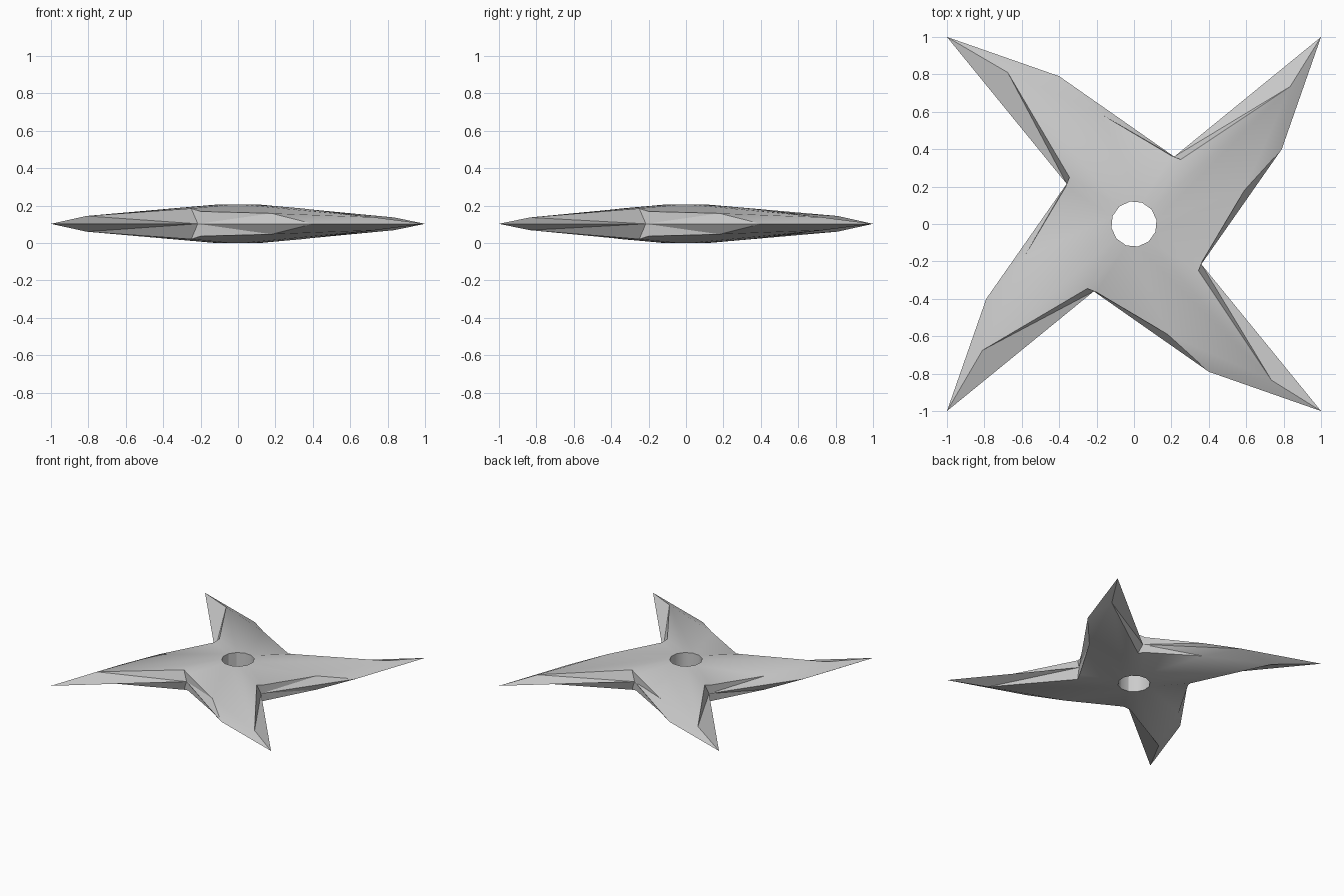
import bpy, bmesh
from math import radians, cos, sin
from mathutils import Vector, Matrix

if "Cube" in bpy.data.objects:
    bpy.data.objects.remove(bpy.data.objects["Cube"])

MID = 0.1025           # half thickness
HOLE_R = 0.122

bm = bmesh.new()

# Points of one arm (upper right), heights measured from the middle plane
notch = Vector((0.215, 0.36, 0))          # inner corner, on the cutting edge
notch_top = Vector((0.25, 0.345, 0.082))  # inner corner, upper rim
notch_side = Vector((0.20, 0.365, 0.066)) # where the back bevel starts
tip = Vector((1, 1, 0))
elbow = Vector((0.79, 0.40, 0))
crease = Vector((0.59, 0.18, 0.056))
ridges = [Vector((0.835, 0.735, 0.034)), Vector((0.81, 0.675, 0.042))]
back = Matrix.Rotation(radians(-90), 3, 'Z')


def ring(deg, z):
    return Vector((HOLE_R * cos(radians(deg)), HOLE_R * sin(radians(deg)), z))


def arm_faces(ridge):
    n2, t2, u2 = back @ notch, back @ notch_top, back @ notch_side
    h = [ring(a, MID) for a in (-20, 10, 40, 70)]
    g = [ring(a, 0) for a in (-20, 10, 40, 70)]
    faces = [
        # bevels and notch wall
        (notch, tip, ridge), (notch, ridge, notch_top),
        (tip, elbow, ridge), (elbow, crease, ridge),
        (elbow, n2, crease), (n2, u2, crease), (n2, t2, u2),
        # broad face around the hole
        (t2, u2, h[0]), (u2, crease, h[0]), (crease, h[1], h[0]),
        (crease, ridge, h[1]), (ridge, h[2], h[1]),
        (ridge, notch_top, h[2]), (notch_top, h[3], h[2]),
    ]
    # hole wall
    faces += [(h[i], h[i + 1], g[i + 1], g[i]) for i in range(3)]
    return faces


# Four turned arms, each with upper and mirrored lower half
for k in range(4):
    turn = Matrix.Rotation(radians(90 * k), 3, 'Z')
    for face in arm_faces(ridges[1 if k in (1, 2) else 0]):
        for side in (1, -1):
            pts = [turn @ p for p in face]
            bm.faces.new([bm.verts.new((p.x, p.y, MID + side * p.z)) for p in pts])

bmesh.ops.remove_doubles(bm, verts=bm.verts[:], dist=0.0005)
bmesh.ops.recalc_face_normals(bm, faces=bm.faces[:])

mesh = bpy.data.meshes.new("throwing_star")
bm.to_mesh(mesh)
bm.free()
star = bpy.data.objects.new("throwing_star", mesh)
bpy.context.collection.objects.link(star)
bpy.context.view_layer.objects.active = star
star.select_set(True)
bpy.ops.object.shade_smooth_by_angle(angle=radians(30))
